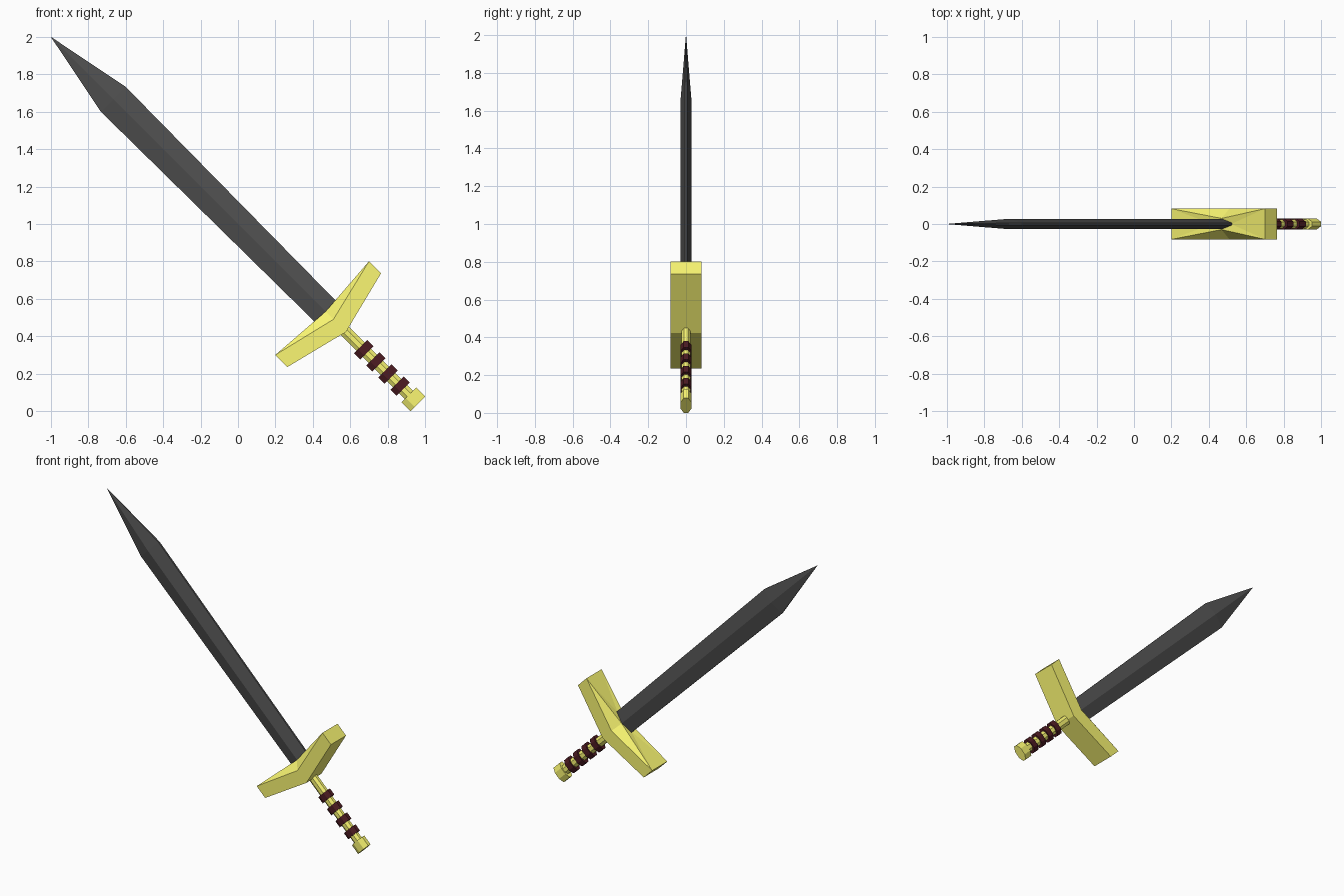
import bpy, bmesh, math
from mathutils import Matrix

if "Cube" in bpy.data.objects:
    bpy.data.objects.remove(bpy.data.objects["Cube"])

# Sword frame: local z runs from pommel to tip, tilted 45 degrees to the left
TILT = Matrix.Translation((1, 0, 0)) @ Matrix.Rotation(-math.pi / 4, 4, 'Y')


def material(name, color):
    m = bpy.data.materials.new(name)
    m.diffuse_color = (*color, 1)
    m.use_nodes = True
    m.node_tree.nodes["Principled BSDF"].inputs["Base Color"].default_value = m.diffuse_color
    return m


gold = material("gold", (0.96, 0.93, 0.17))
steel = material("dark_steel", (0.08, 0.08, 0.08))
leather = material("dark_leather", (0.075, 0.011, 0.016))


def finish(name, bm, mat):
    bmesh.ops.recalc_face_normals(bm, faces=bm.faces)
    me = bpy.data.meshes.new(name)
    bm.to_mesh(me)
    bm.free()
    me.materials.append(mat)
    ob = bpy.data.objects.new(name, me)
    ob.matrix_world = TILT
    bpy.context.collection.objects.link(ob)
    return ob


def loft(name, sections, mat):
    """Skin a list of rings of (x, y, z) points and cap both ends."""
    bm = bmesh.new()
    rings = [[bm.verts.new(p) for p in ring] for ring in sections]
    n = len(rings[0])
    for a, b in zip(rings, rings[1:]):
        for i in range(n):
            j = (i + 1) % n
            bm.faces.new((a[i], a[j], b[j], b[i]))
    bm.faces.new(rings[0])
    bm.faces.new(rings[-1])
    return finish(name, bm, mat)


def octagon(w, d, z):
    r = 1 / math.cos(math.pi / 8)
    angles = [(i + 0.5) * math.pi / 4 for i in range(8)]
    return [(w * r * math.cos(a), d * r * math.sin(a), z) for a in angles]


# Blade: thin bevelled section with a central ridge, drawn to a point
def blade_ring(w, d, e, z):
    return [(w, e, z), (0, d, z), (-w, e, z), (-w, -e, z), (0, -d, z), (w, -e, z)]


loft("blade", [blade_ring(0.079, 0.028, 0.006, 0.68),
               blade_ring(0.094, 0.028, 0.006, 2.357),
               blade_ring(0.0005, 0.0005, 0.0002, 2.828)], steel)

# Guard: V-shaped bar, flat below, with upper facets gathering towards the blade
bm = bmesh.new()
D = 0.082
mid = {(y, k): bm.verts.new((0, y * D, z)) for y in (-1, 1) for k, z in ((0, 0.598), (1, 0.693))}
ridge = {y: bm.verts.new((0, y * 0.03, 0.752)) for y in (-1, 1)}
for side in (-1, 1):
    end = {(y, k): bm.verts.new((side * 0.354, y * D, z))
           for y in (-1, 1) for k, z in ((0, 0.687), (1, 0.778))}
    bm.faces.new((end[-1, 0], end[1, 0], end[1, 1], end[-1, 1]))
    bm.faces.new((end[-1, 0], end[1, 0], mid[1, 0], mid[-1, 0]))
    hub = bm.verts.new((side * 0.072, 0, 0.752))
    bm.faces.new((end[-1, 1], end[1, 1], hub))
    bm.faces.new((hub, ridge[1], ridge[-1]))
    for y in (-1, 1):
        bm.faces.new((end[y, 0], end[y, 1], mid[y, 1], mid[y, 0]))
        bm.faces.new((end[y, 1], ridge[y], hub))
        bm.faces.new((end[y, 1], mid[y, 1], ridge[y]))
finish("guard", bm, gold)

# Grip, wrapped bands and pommel
loft("grip", [octagon(0.031, 0.023, 0.10), octagon(0.031, 0.023, 0.62)], gold)
for i in range(4):
    z = 0.188 + i * 0.0918
    loft(f"grip_band_{i + 1}", [octagon(0.05, 0.03, z - 0.023),
                                octagon(0.05, 0.03, z + 0.023)], leather)
loft("pommel", [octagon(0.055, 0.029, 0.055), octagon(0.055, 0.029, 0.122)], gold)
